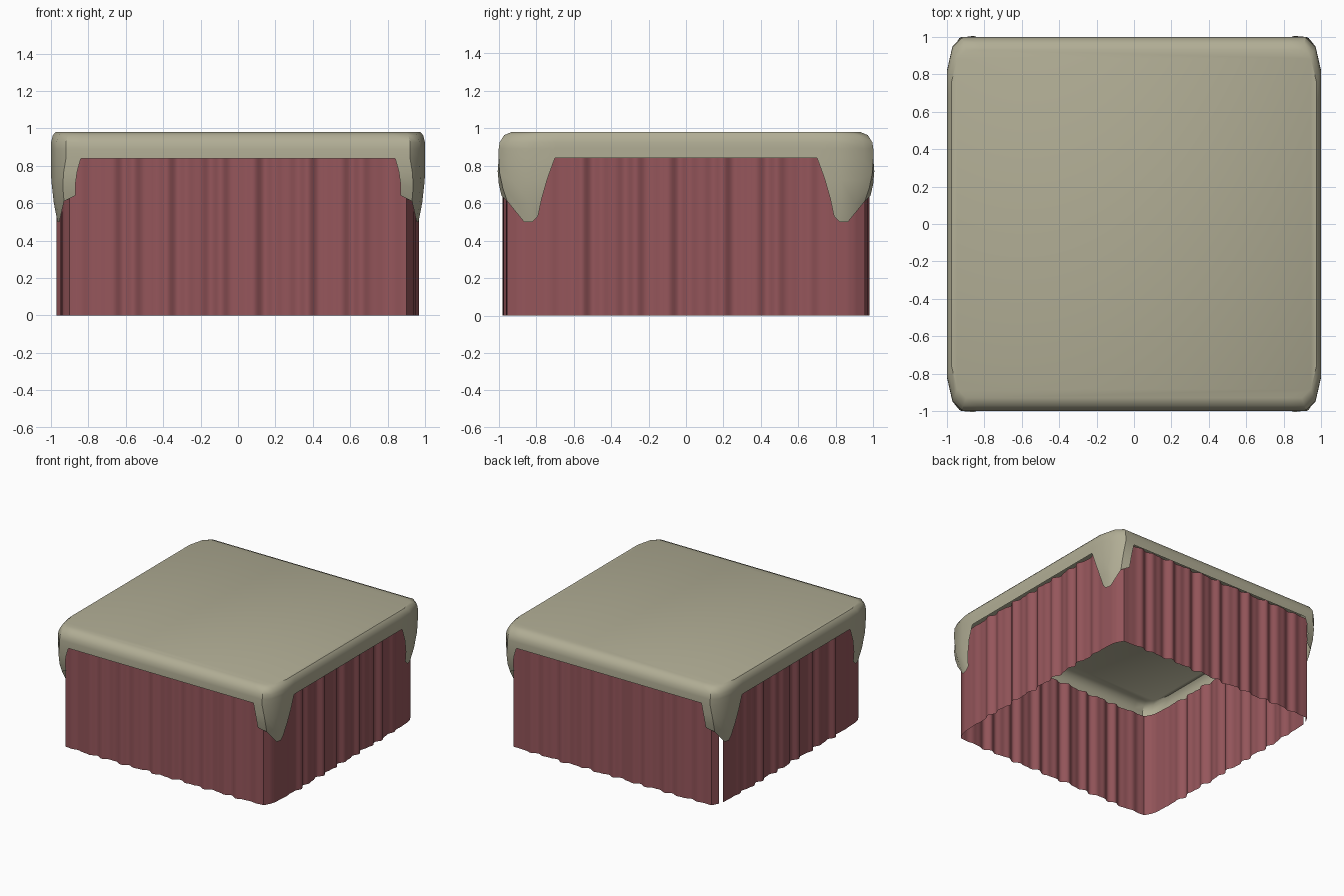
import bpy, bmesh, math
from mathutils import Vector

cube = bpy.data.objects.get("Cube")
if cube:
    bpy.data.objects.remove(cube, do_unlink=True)


def material(name, rgb):
    m = bpy.data.materials.new(name)
    m.use_nodes = True
    m.diffuse_color = (*rgb, 1)
    m.node_tree.nodes["Principled BSDF"].inputs["Base Color"].default_value = (*rgb, 1)
    return m


def finish(bm, name, mat, angle):
    mesh = bpy.data.meshes.new(name)
    bm.to_mesh(mesh)
    bm.free()
    ob = bpy.data.objects.new(name, mesh)
    bpy.context.collection.objects.link(ob)
    mesh.materials.append(mat)
    bpy.ops.object.select_all(action='DESELECT')
    ob.select_set(True)
    bpy.context.view_layer.objects.active = ob
    bpy.ops.object.shade_smooth_by_angle(angle=math.radians(angle))
    return ob


def around(corner):
    """Mirror one corner's points to all four, running counterclockwise."""
    loops = []
    for sx, sy in ((1, 1), (-1, 1), (-1, -1), (1, -1)):
        pts = [Vector((p[0] * sx, p[1] * sy, *p[2:])) for p in corner]
        loops.append(pts if sx * sy > 0 else pts[::-1])
    return loops


def bridge(bm, upper, lower, closed):
    n = len(upper)
    for i in range(n if closed else n - 1):
        j = (i + 1) % n
        bm.faces.new((upper[i], lower[i], lower[j], upper[j]))


cream = material("cream cloth", (0.44, 0.42, 0.30))
red = material("dusty red cloth", (0.30, 0.092, 0.104))

# Fitted cover: rounded rim rings below a flat top
outline = [(1.0, .70), (1.0, .82), (.97, .95), (.92, 1.0), (.84, 1.0)]
rim = [(.975, .93, .98), (.99, .97, .963), (1, .995, .925), (1, 1, .89), (1, 1, .84)]
bm = bmesh.new()
rings = []
for fx, fy, z in rim:
    rings.append([bm.verts.new((p.x * fx, p.y * fy, z))
                  for part in around(outline) for p in part])
bm.faces.new(rings[0])
for a, b in zip(rings, rings[1:]):
    bridge(bm, a, b, True)

# Hanging corner flaps continue the rim down to a narrow tip
tips = [(.965, .79, .53), (.965, .82, .50), (.955, .865, .50),
        (.93, .955, .61), (.87, .985, .64)]
n = len(outline)
for c, tip in enumerate(around(tips)):
    upper = rings[-1][c * n:(c + 1) * n]
    start = [v.co.copy() for v in upper]
    for t in (.35, .7, 1):
        row = []
        for s, e in zip(start, tip):
            p = s.lerp(e, t)
            bulge = 1 + .012 * math.sin(math.pi * t)
            row.append(bm.verts.new((p.x * bulge, p.y * bulge, p.z)))
        bridge(bm, upper, row, False)
        upper = row
finish(bm, "fitted_cover", cream, 35)

# Pleated skirt: open wavy sheet with a narrow slit at one back corner
bend = [(.945, .78), (.94, .865), (.93, .90), (.90, .955)]
path = [p for part in around(bend) for p in part]
cut = len(bend) + 2
path = path[cut:] + path[:cut]
bm = bmesh.new()
top, bottom = [], []
dist = 0
for k, (a, b) in enumerate(zip(path, path[1:])):
    length = (b - a).length
    steps = max(1, round(length / .012))
    out = Vector((b.y - a.y, a.x - b.x)).normalized()
    last = k == len(path) - 2
    for i in range(steps + last):
        t = i / steps
        s = dist + t * length
        fade = min(1, 8 * t * (1 - t)) if length > 1 else 0
        wave = .010 * math.sin(41 * s) + .006 * math.sin(67 * s + 1) + .004 * math.sin(19 * s)
        p = a.lerp(b, t) + out * fade * (wave + .006)
        top.append(bm.verts.new((p.x, p.y, .86)))
        bottom.append(bm.verts.new((p.x, p.y, 0)))
    dist += length
bridge(bm, top, bottom, False)
finish(bm, "pleated_skirt", red, 50)
